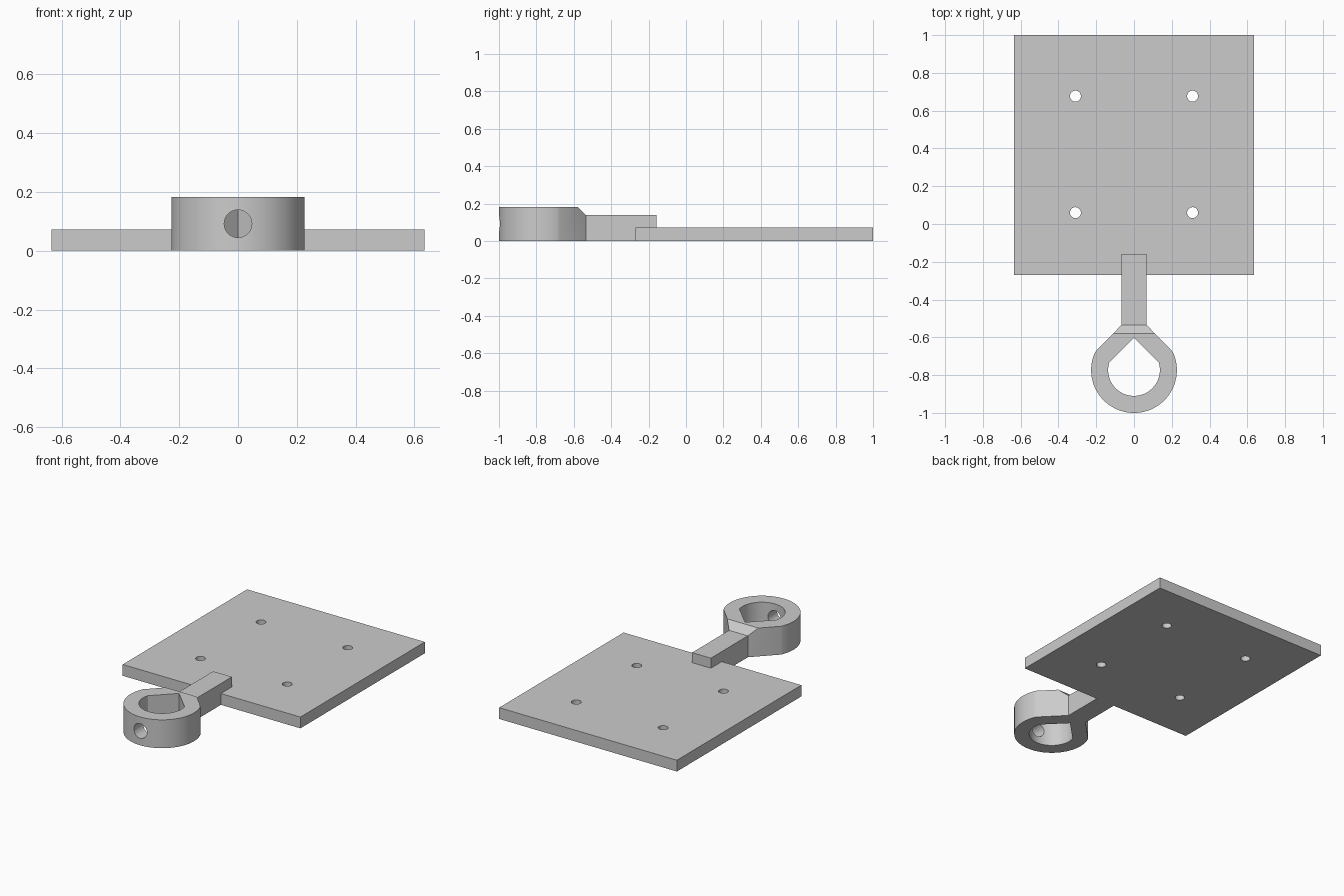
import bpy, bmesh, math
from math import sin, cos, radians

cube = bpy.data.objects.get("Cube")
if cube:
    bpy.data.objects.remove(cube, do_unlink=True)

grey = bpy.data.materials.new("light grey")
grey.use_nodes = True
grey.diffuse_color = (0.6, 0.6, 0.6, 1)
grey.node_tree.nodes["Principled BSDF"].inputs["Base Color"].default_value = (0.6, 0.6, 0.6, 1)


def prism(name, outline, low, high, axis="z"):
    """Extrude a closed 2D outline along an axis (outline axes follow cyclically)."""
    place = {"z": lambda a, b, t: (a, b, t),
             "x": lambda a, b, t: (t, a, b),
             "y": lambda a, b, t: (b, t, a)}[axis]
    bm = bmesh.new()
    ends = [[bm.verts.new(place(a, b, t)) for a, b in outline] for t in (low, high)]
    bm.faces.new(ends[0])
    bm.faces.new(ends[1])
    count = len(outline)
    for i in range(count):
        j = (i + 1) % count
        bm.faces.new((ends[0][i], ends[0][j], ends[1][j], ends[1][i]))
    bmesh.ops.recalc_face_normals(bm, faces=bm.faces)
    mesh = bpy.data.meshes.new(name)
    bm.to_mesh(mesh)
    bm.free()
    mesh.materials.append(grey)
    obj = bpy.data.objects.new(name, mesh)
    bpy.context.collection.objects.link(obj)
    return obj


def arc(cx, cy, radius, start=0, end=360, steps=64):
    return [(cx + radius * cos(radians(start + (end - start) * i / steps)),
             cy + radius * sin(radians(start + (end - start) * i / steps)))
            for i in range(steps + 1)]


def circle(cx, cy, radius, steps=48):
    return arc(cx, cy, radius, steps=steps)[:-1]


def activate(obj):
    bpy.ops.object.select_all(action="DESELECT")
    obj.select_set(True)
    bpy.context.view_layer.objects.active = obj


def cut(obj, cutter):
    cutter.hide_render = True
    mod = obj.modifiers.new("cut", "BOOLEAN")
    mod.operation = "DIFFERENCE"
    mod.solver = "EXACT"
    mod.object = cutter
    activate(obj)
    bpy.ops.object.modifier_apply(modifier=mod.name)
    bpy.data.objects.remove(cutter, do_unlink=True)


# Mounting plate with four screw holes
HALF, FRONT, THICK = 0.635, -0.27, 0.073
plate = prism("mounting_plate", [(-HALF, FRONT), (HALF, FRONT), (HALF, 1), (-HALF, 1)], 0, THICK)
for x in (-0.31, 0.31):
    for y in (0.06, 0.677):
        cut(plate, prism("screw_hole", circle(x, y, 0.029), -0.1, 0.2))

# Arm stepped over the front edge of the plate
ARM_W, ARM_TOP, NECK = 0.067, 0.138, -0.535
arm = prism("arm", [(NECK, 0), (FRONT, 0), (FRONT, THICK), (-0.158, THICK),
                    (-0.158, ARM_TOP), (NECK, ARM_TOP)], -ARM_W, ARM_W, "x")

# Teardrop ring, its neck meeting the arm
CY, TOP = -0.773, 0.183
ring = prism("ring", arc(0, CY, 0.227, 155, 385, 80) + [(ARM_W, NECK), (-ARM_W, NECK)], 0, TOP)
cut(ring, prism("ring_opening", arc(0, CY, 0.137, 163, 377, 64) + [(0, -0.602)], -0.1, 0.3))

# Sloped top of the neck
cut(ring, prism("neck_slope", [(-0.58, TOP), (NECK, ARM_TOP), (-0.45, ARM_TOP),
                               (-0.45, 0.3), (-0.58, 0.3)], -0.4, 0.4, "x"))

# Set screw bore through the front wall
cut(ring, prism("set_screw_bore", circle(0.092, 0, 0.047), -1.1, -0.8, "y"))

for obj in (plate, arm, ring):
    activate(obj)
    bpy.ops.object.shade_smooth_by_angle(angle=radians(25))
